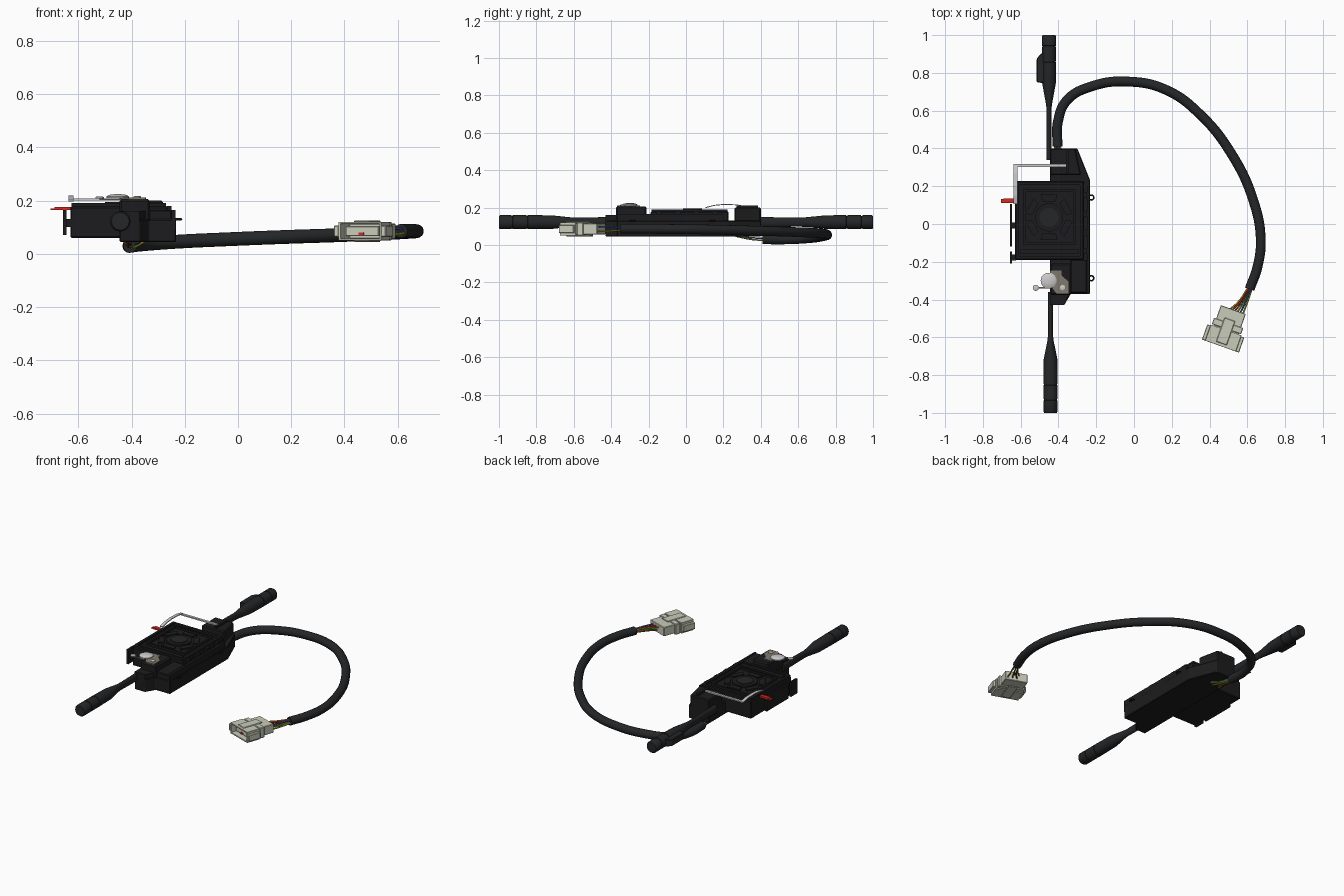
import bpy, bmesh, math
from mathutils import Vector, Matrix

if "Cube" in bpy.data.objects:
    bpy.data.objects.remove(bpy.data.objects["Cube"])

def material(name, c):
    m = bpy.data.materials.new(name)
    m.diffuse_color = (*c, 1)
    m.use_nodes = True
    m.node_tree.nodes["Principled BSDF"].inputs["Base Color"].default_value = m.diffuse_color
    return m

BLACK = material("black_plastic", (0.012, 0.012, 0.013))
GRIP = material("grip_black", (0.018, 0.019, 0.021))
CREAM = material("cream_plastic", (0.58, 0.6, 0.49))
METAL = material("bright_metal", (0.6, 0.6, 0.6))
TAN = material("contact_plate", (0.22, 0.19, 0.15))
RED = material("red", (0.7, 0.02, 0.015))
WIRES = [material("wire_%d" % i, c) for i, c in enumerate(
    [(0.6, 0.25, 0.03), (0.25, 0.1, 0.03), (0.6, 0.02, 0.02), (0.1, 0.4, 0.04), (0.03, 0.12, 0.5), (0.5, 0.45, 0.04)])]

def finish(name, bm, mat, bevel=0, smooth=False):
    bmesh.ops.recalc_face_normals(bm, faces=bm.faces)
    me = bpy.data.meshes.new(name)
    bm.to_mesh(me)
    bm.free()
    ob = bpy.data.objects.new(name, me)
    bpy.context.collection.objects.link(ob)
    me.materials.append(mat)
    if bevel:
        b = ob.modifiers.new("bevel", 'BEVEL')
        b.width, b.segments = bevel, 1
    if smooth:
        bpy.ops.object.select_all(action='DESELECT')
        ob.select_set(True)
        bpy.context.view_layer.objects.active = ob
        bpy.ops.object.shade_smooth_by_angle(angle=math.radians(35))
    return ob

def prism(name, pts, z0, z1, mat=BLACK, bevel=0):
    bm = bmesh.new()
    f = bm.faces.new([bm.verts.new((x, y, z0)) for x, y in pts])
    top = bmesh.ops.extrude_face_region(bm, geom=[f])["geom"]
    bmesh.ops.translate(bm, vec=(0, 0, z1 - z0), verts=[v for v in top if isinstance(v, bmesh.types.BMVert)])
    return finish(name, bm, mat, bevel)

def box(name, x0, x1, y0, y1, z0, z1, mat=BLACK, bevel=0):
    return prism(name, [(x0, y0), (x1, y0), (x1, y1), (x0, y1)], z0, z1, mat, bevel)

def loft(name, sections, place, mat, n=24):
    """Join oval sections (t, ra, rb); place turns (t, a, b) into a point."""
    bm = bmesh.new()
    rings = [[bm.verts.new(place(t, ra * math.cos(2 * math.pi * i / n), rb * math.sin(2 * math.pi * i / n)))
              for i in range(n)] for t, ra, rb in sections]
    for p, q in zip(rings, rings[1:]):
        for i in range(n):
            bm.faces.new((p[i], p[(i + 1) % n], q[(i + 1) % n], q[i]))
    bm.faces.new(rings[0])
    bm.faces.new(rings[-1])
    return finish(name, bm, mat, smooth=True)

def disc(name, x, y, z0, z1, r, mat, dome=0):
    sec = [(z0, r, r), (z1, r, r)]
    if dome:
        sec += [(z1 + dome * .7, r * .75, r * .75), (z1 + dome, r * .3, r * .3)]
    return loft(name, sec, lambda t, a, b: (x + a, y + b, t), mat)

def tube(name, pts, r, mat, cyclic=False, res=10, sides=4):
    cu = bpy.data.curves.new(name, 'CURVE')
    cu.dimensions, cu.resolution_u = '3D', res
    cu.bevel_depth, cu.bevel_resolution, cu.use_fill_caps = r, sides, True
    s = cu.splines.new('BEZIER')
    s.bezier_points.add(len(pts) - 1)
    s.use_cyclic_u = cyclic
    for p, co in zip(s.bezier_points, pts):
        p.co = co
        p.handle_left_type = p.handle_right_type = 'AUTO'
    ob = bpy.data.objects.new(name, cu)
    bpy.context.collection.objects.link(ob)
    cu.materials.append(mat)
    return ob

# Main housing: side chassis with chamfered ends and the square switch box
prism("chassis", [(-.445, -.43), (-.37, -.43), (-.335, -.37), (-.232, -.37), (-.232, .23),
                  (-.30, .40), (-.445, .40)], .045, .13, BLACK, .004)
box("switch_box", -.63, -.265, -.19, .228, .06, .178, BLACK, .005)
box("front_tower", -.445, -.33, -.375, -.21, .12, .205, BLACK, .008)
prism("front_nose", [(-.445, -.43), (-.37, -.43), (-.345, -.37), (-.445, -.37)], .12, .16)
box("front_side_block", -.335, -.25, -.365, -.19, .12, .165, BLACK, .004)
prism("rear_tower", [(-.445, .26), (-.28, .26), (-.31, .40), (-.445, .40)], .12, .2, BLACK, .006)
box("rear_tower_wall", -.36, -.345, .27, .385, .2, .212)
box("side_plate", -.25, -.235, -.37, .2, .09, .165)
for i in range(4):
    y = -.16 + .1 * i
    box("side_rib", -.268, -.25, y, y + .03, .125, .18)

# Raised pattern on the switch box lid
def frame(name, x0, x1, y0, y1, w, z0, z1):
    for a in ((x0, x1, y0, y0 + w), (x0, x1, y1 - w, y1), (x0, x0 + w, y0 + w, y1 - w), (x1 - w, x1, y0 + w, y1 - w)):
        box(name, *a, z0, z1)
frame("lid_outer_rim", -.625, -.27, -.185, .223, .016, .176, .19)
frame("lid_inner_rim", -.585, -.31, -.11, .185, .012, .176, .19)
box("lid_front_bar", -.6, -.295, -.16, -.135, .176, .188)
disc("lid_hub", -.45, .035, .176, .19, .075, BLACK)
disc("lid_hub_cap", -.45, .035, .188, .194, .05, GRIP)
for i in range(6):
    a = math.radians(30 + 60 * i)
    u, v = Vector((math.cos(a), math.sin(a))), Vector((-math.sin(a), math.cos(a)))
    c = Vector((-.45, .035))
    prism("lid_sector", [c + u * .085 - v * .035, c + u * .12 - v * .045, c + u * .12 + v * .045, c + u * .085 + v * .035],
          .176, .188)

# Thin plates and red tab on the left side
for y0, y1 in ((-.12, .105), (-.21, -.145)):
    box("left_plate", -.657, -.645, y0, y1, .07, .165)
    box("left_plate_stem", -.65, -.625, (y0 + y1) / 2 - .015, (y0 + y1) / 2 + .015, .1, .13)
box("red_tab", -.69, -.625, .11, .135, .165, .176, RED)
box("red_tab_hook", -.705, -.69, .112, .133, .165, .17, RED)

# Bent spring strip
box("strip_cross_bar", -.63, -.355, .302, .318, .2, .208, METAL)
arc = [(.318, .203), (.27, .212), (.2, .214), (.15, .209), (.105, .197)]
bm = bmesh.new()
rows = [[bm.verts.new((x, y, z + d)) for x, d in ((-.637, 0), (-.617, 0), (-.617, .005), (-.637, .005))] for y, z in arc]
for p, q in zip(rows, rows[1:]):
    for i in range(4):
        bm.faces.new((p[i], p[(i + 1) % 4], q[(i + 1) % 4], q[i]))
bm.faces.new(rows[0])
bm.faces.new(rows[-1])
finish("strip_arm", bm, METAL)

# Contact plate, domed button, rivets and side eyelets
prism("contact_plate", [(-.445, -.32), (-.41, -.37), (-.348, -.37), (-.348, -.305), (-.385, -.27), (-.385, -.245), (-.445, -.245)],
      .204, .211, TAN)
disc("domed_button", -.452, -.3, .209, .216, .042, METAL, .008)
disc("small_rivet", -.52, -.338, .207, .213, .016, METAL, .003)
box("rivet_arm", -.52, -.44, -.342, -.334, .202, .208, TAN)
disc("plate_rivet", -.378, -.337, .21, .215, .014, METAL, .002)
for y in (.14, -.287):
    tube("eyelet", [(-.226 + .013 * math.cos(a), y + .013 * math.sin(a), .13)
                    for a in (0, math.pi / 2, math.pi, 1.5 * math.pi)], .004, BLACK, True, 6, 2)

# Two control stalks with flattened shafts and stepped grips
def stalk(name, x, s, start, neck, shoulder, grooves):
    sec = [(start, .014, .028), (neck - .03, .013, .024), (neck, .017, .026), (shoulder, .036, .036)]
    for g in grooves:
        sec += [(g - .004, .038, .038), (g - .003, .034, .034), (g + .003, .034, .034), (g + .004, .038, .038)]
    sec += [(.992, .038, .038), (1.0, .033, .033)]
    loft(name, sec, lambda t, a, b: (x + a, s * t, .122 + b), GRIP)
stalk("rear_stalk", -.45, 1, .34, .64, .745, (.86, .94))
stalk("front_stalk", -.442, -1, .36, .62, .715, (.85, .93))
prism("rear_stalk_switch", [(-.47, .745), (-.47, .91), (-.495, .9), (-.515, .875), (-.515, .75)], .1, .144, GRIP, .004)

# Sheathed cable loop
tube("cable", [(-.405, .41, .03), (-.403, .54, .03), (-.355, .655, .036), (-.22, .73, .046), (-.03, .754, .055),
               (.17, .71, .063), (.35, .58, .069), (.52, .365, .076), (.63, .13, .082), (.671, -.08, .085),
               (.653, -.23, .086), (.612, -.345, .086)], .026, GRIP, res=12, sides=6)

# Loose wires at both cable ends
for i in range(6):
    k = i - 2.5
    zz = .011 * (-1) ** i
    tube("connector_wire", [(.618 + .004 * k, -.33, .086 + zz * .6), (.575 + .01 * k, -.415, .085 + zz),
                            (.52 + .018 * k, -.49 - .006 * k, .085 + zz)], .0045, WIRES[i], res=4, sides=1)
    tube("housing_wire", [(-.405 + .005 * k, .42, .03 + zz * .5), (-.4 + .009 * k, .35, .034 + zz * .4),
                          (-.39 + .016 * k, .265 + .01 * (i % 3), .047)], .0045, WIRES[i], res=4, sides=1)

# Plug: hollow mating shell, wire-side body, lugs and latch, built straight then turned
plug = []
def plug_box(name, *d, mat=CREAM, bevel=.003):
    ob = box(name, *d, mat, bevel)
    plug.append(ob)
    return ob
plug_box("plug_body", -.07, .07, -.02, .105, .056, .114)
plug_box("plug_collar", -.082, .082, -.005, .03, .05, .12)
for z0, z1 in ((.05, .058), (.112, .12)):
    plug_box("plug_shell_wall", -.085, .085, -.1, -.01, z0, z1, bevel=.001)
for s in (-1, 1):
    xs = sorted((s * .077, s * .086))
    plug_box("plug_shell_side", *xs, -.1, -.01, .05, .12, bevel=.001)
    xs = sorted((s * .084, s * .104))
    plug_box("plug_lug", *xs, -.1, -.015, .064, .106)
plug_box("plug_core", -.066, .066, -.075, -.015, .066, .104)
plug_box("plug_latch", -.03, .03, -.085, .05, .118, .125)
plug_box("plug_base_rib", -.03, .03, -.085, .05, .045, .052)
plug_box("plug_red_pin", -.012, .008, -.08, -.07, .07, .08, mat=RED, bevel=0)
turn = Matrix.Translation((.491, -.552, 0)) @ Matrix.Rotation(math.radians(-19.5), 4, 'Z')
for ob in plug:
    ob.data.transform(turn)
